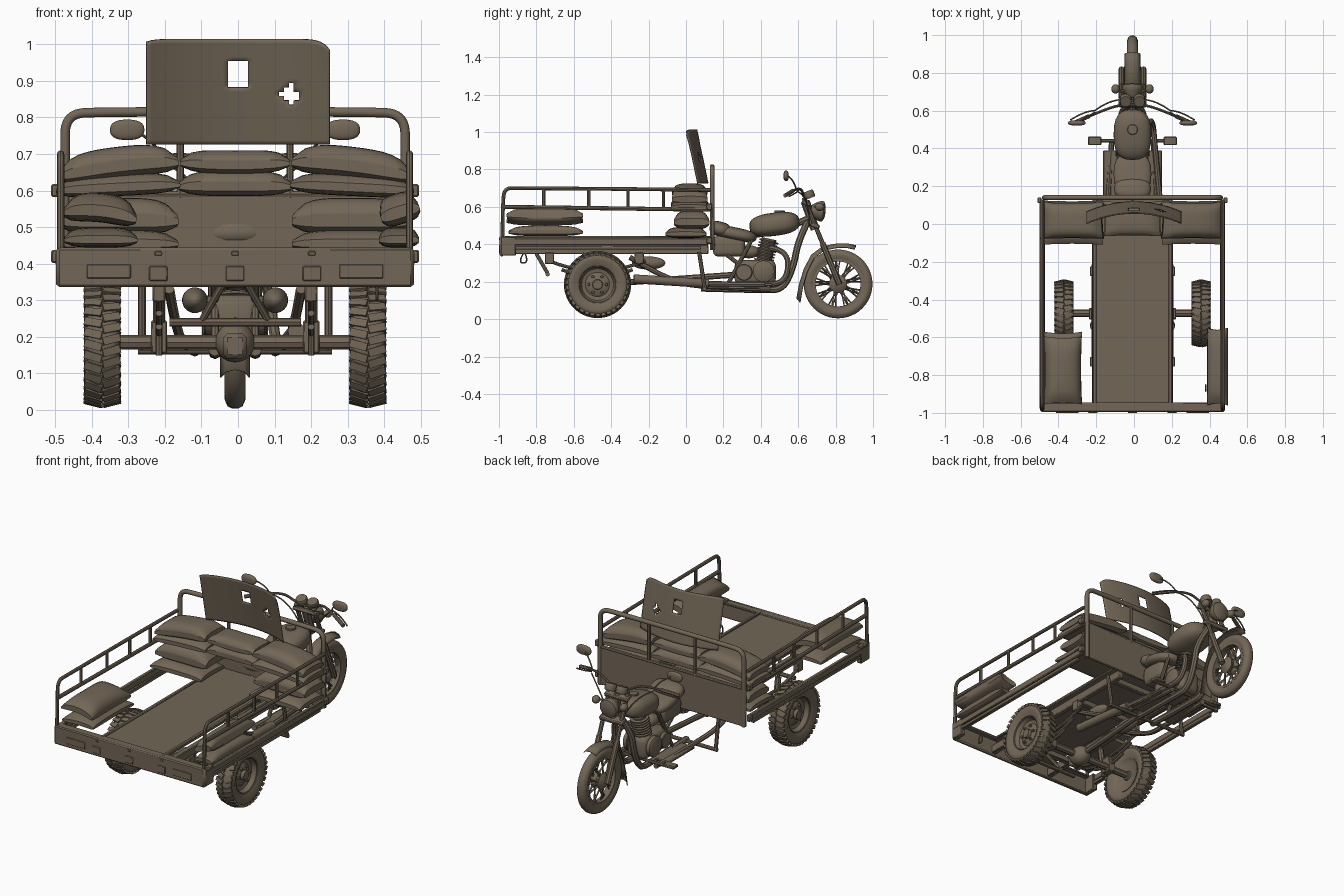
import bpy, bmesh, math
from mathutils import Vector, Matrix, Euler

cube = bpy.data.objects.get("Cube")
if cube:
    bpy.data.objects.remove(cube)

paint = bpy.data.materials.new("dusty brown")
paint.use_nodes = True
COLOUR = (0.17, 0.135, 0.095, 1)
paint.diffuse_color = COLOUR
paint.node_tree.nodes["Principled BSDF"].inputs["Base Color"].default_value = COLOUR
MID = -0.008          # centre line of the vehicle
SIDES = (-1, 1)


def finish(name, mesh):
    mesh.materials.clear()
    mesh.materials.append(paint)
    mesh.shade_smooth()
    mesh.set_sharp_from_angle(angle=math.radians(40))
    obj = bpy.data.objects.new(name, mesh)
    bpy.context.scene.collection.objects.link(obj)
    return obj


def from_bmesh(name, bm):
    bmesh.ops.recalc_face_normals(bm, faces=bm.faces)
    mesh = bpy.data.meshes.new(name)
    bm.to_mesh(mesh)
    bm.free()
    return finish(name, mesh)


def box(name, centre, size, bevel=0.004, turn=(0, 0, 0), segments=1):
    bm = bmesh.new()
    bmesh.ops.create_cube(bm, size=1)
    bmesh.ops.scale(bm, vec=size, verts=bm.verts)
    bmesh.ops.bevel(bm, geom=bm.edges[:], offset=bevel, segments=segments, affect='EDGES', profile=0.5)
    bm.transform(Matrix.Translation(centre) @ Euler(turn).to_matrix().to_4x4())
    return from_bmesh(name, bm)


def tubes(name, paths, radius, smooth=False, sides=2):
    curve = bpy.data.curves.new(name, 'CURVE')
    curve.dimensions = '3D'
    curve.bevel_depth, curve.bevel_resolution = radius, sides
    curve.use_fill_caps, curve.resolution_u = True, 6
    for path in paths:
        spline = curve.splines.new('NURBS' if smooth else 'POLY')
        spline.points.add(len(path) - 1)
        for point, co in zip(spline.points, path):
            point.co = (*co, 1)
        if smooth:
            spline.order_u, spline.use_endpoint_u = 3, True
    temp = bpy.data.objects.new(name + " path", curve)
    mesh = bpy.data.meshes.new_from_object(temp)
    bpy.data.objects.remove(temp)
    return finish(name, mesh)


def lathe(name, profile, centre, axis=(1, 0, 0), segments=32, loop=False):
    """Turn (radius, height) points about an axis."""
    bm = bmesh.new()
    verts = [bm.verts.new((r, 0, h)) for r, h in profile]
    pairs = list(zip(verts, verts[1:])) + ([(verts[-1], verts[0])] if loop else [])
    edges = [bm.edges.new(p) for p in pairs]
    bmesh.ops.spin(bm, geom=verts + edges, cent=(0, 0, 0), axis=(0, 0, 1),
                   angle=math.tau, steps=segments, use_duplicate=False)
    bmesh.ops.remove_doubles(bm, verts=bm.verts, dist=0.0002)
    turn = Vector((0, 0, 1)).rotation_difference(Vector(axis)).to_matrix().to_4x4()
    bm.transform(Matrix.Translation(centre) @ turn)
    return from_bmesh(name, bm)


def disc(name, radius, depth, centre, axis=(1, 0, 0), segments=24):
    h = depth / 2
    return lathe(name, [(0, -h), (radius * 0.9, -h), (radius, -h * 0.7), (radius, h * 0.7),
                        (radius * 0.9, h), (0, h)], centre, axis, segments)


def ellipsoid(name, centre, size, turn=(0, 0, 0), power=1.0):
    """Ball stretched to size; a power under one makes it boxier."""
    bm = bmesh.new()
    bmesh.ops.create_uvsphere(bm, u_segments=24, v_segments=16, radius=1)
    for v in bm.verts:
        v.co = [math.copysign(abs(c) ** power, c) * s for c, s in zip(v.co, size)]
    bm.transform(Matrix.Translation(centre) @ Euler(turn).to_matrix().to_4x4())
    return from_bmesh(name, bm)


def sack(name, centre, size, turn=(0, 0, 0), sag=0.0):
    """Stuffed pillow with pinched seams, flatter underneath."""
    bm = bmesh.new()
    bmesh.ops.create_cube(bm, size=2)
    bmesh.ops.subdivide_edges(bm, edges=bm.edges[:], cuts=11, use_grid_fill=True)
    for v in bm.verts:
        x, y, z = v.co
        puff = math.sqrt((1 - 0.85 * abs(x) ** 4) * (1 - 0.85 * abs(y) ** 4))
        edge = 0.35 * (1 - puff)
        v.co = (x * (1 - 0.05 * (1 - y * y)), y * (1 - 0.05 * (1 - x * x)), z * puff - edge - sag * x * x)
    bmesh.ops.scale(bm, vec=[s / 2 for s in size], verts=bm.verts)
    bm.transform(Matrix.Translation(centre) @ Euler(turn).to_matrix().to_4x4())
    return from_bmesh(name, bm)


def tyre(name, centre, outer, inner, width):
    w, mid = width / 2, (outer + inner) / 2
    lathe(name, [(inner, -w * 0.6), (mid, -w), (outer - 0.02, -w * 0.93), (outer - 0.006, -w * 0.7), (outer, -w * 0.3),
                 (outer, w * 0.3), (outer - 0.006, w * 0.7), (outer - 0.02, w * 0.93), (mid, w), (inner, w * 0.6)],
          centre, segments=48, loop=True)


def treads(name, centre, radius, width, count):
    bm = bmesh.new()
    for i in range(count):
        for s in SIDES:
            place = (Matrix.Translation(centre) @ Matrix.Rotation(math.tau * (i + s / 4) / count, 4, 'X')
                     @ Matrix.Translation((s * width * 0.25, 0, radius)) @ Matrix.Rotation(s * 0.25, 4, 'Z')
                     @ Matrix.Rotation(s * 0.22, 4, 'Y'))
            bmesh.ops.create_cube(bm, size=1, matrix=place @ Matrix.Diagonal((width * 0.5, 0.022, 0.014, 1)))
    from_bmesh(name, bm)


# Rear wheels, axle and springs
AXLE = Vector((MID, -0.473, 0.185))
for s, label in zip(SIDES, ("right", "left")):
    hub = AXLE + Vector((s * 0.363, 0, 0))
    tyre(label + "_rear_tyre", hub, 0.172, 0.095, 0.1)
    treads(label + "_rear_treads", hub, 0.167, 0.098, 34)
    lathe(label + "_rear_rim", [(0, 0.012), (0.05, 0.012), (0.065, 0), (0.085, 0.005), (0.1, 0.035),
                                (0.1, -0.035), (0.08, -0.02), (0, -0.02)], hub, (s, 0, 0))
    disc(label + "_rear_hub", 0.028, 0.06, hub)
    for i in range(6):
        a = math.tau * i / 6
        disc("wheel_nut", 0.008, 0.02, hub + Vector((s * 0.013, 0.048 * math.cos(a), 0.048 * math.sin(a))), segments=6)
    x = MID + s * 0.208
    for i in range(3):
        reach, z = 0.26 - 0.07 * i, 0.235 - 0.012 * i
        tubes("leaf_spring", [[(x, -0.475 - reach, z + 0.09 * (reach / 0.28) ** 2), (x, -0.475, z - 0.03),
                               (x, -0.475 + reach, z + 0.09 * (reach / 0.28) ** 2)]], 0.009, True)
    for y in (-0.73, -0.25):
        box("spring_shackle", (x, y, 0.325), (0.035, 0.05, 0.06))
    box("spring_clamp", (x, -0.475, 0.2), (0.045, 0.06, 0.09))
    tubes("shock_rod", [[(x, -0.52, 0.15), (x, -0.55, 0.36)]], 0.009)
    tubes("shock_body", [[(x, -0.53, 0.24), (x, -0.545, 0.33)]], 0.017)
    # Chassis rail, hanging front frame and lower frame tube
    box("chassis_rail", (MID + s * 0.2, -0.43, 0.372), (0.03, 1.1, 0.05))
    tubes("hanging_frame", [[(MID + s * 0.255, 0.07, 0.36), (MID + s * 0.255, 0.1, 0.165)]], 0.011)
    tubes("lower_tube", [[(MID + s * 0.11, 0.45, 0.16), (MID + s * 0.13, 0.08, 0.17),
                          (MID + s * 0.16, -0.1, 0.21), (MID + s * 0.18, -0.3, 0.33)]], 0.014, True)
    ellipsoid("air_tank", (MID + s * 0.11, -0.2, 0.3), (0.035, 0.09, 0.035))
tubes("hanging_bar", [[(MID - 0.265, 0.1, 0.163), (MID + 0.265, 0.1, 0.163)]], 0.011)
tubes("rear_axle", [[AXLE - Vector((0.33, 0, 0)), AXLE + Vector((0.33, 0, 0))]], 0.02)
ellipsoid("differential", AXLE, (0.055, 0.065, 0.055))
box("differential_cover", AXLE + Vector((0, -0.055, -0.01)), (0.065, 0.04, 0.07), 0.012)
tubes("drive_shaft", [[AXLE, (MID, 0.3, 0.24)]], 0.016)
for y in (-0.8, -0.25, 0.05):
    box("chassis_crossbar", (MID, y, 0.365), (0.41, 0.03, 0.035))
tubes("tow_frame", [[(MID + s * 0.03, -0.8, 0.35), (MID + s * 0.09, -0.74, 0.245)] for s in SIDES], 0.01)
tubes("tow_bar", [[(MID - 0.18, -0.74, 0.24), (MID + 0.18, -0.74, 0.24)]], 0.012)
tubes("spare_hook", [[(0.38, -0.87, 0.35), (0.38, -0.9, 0.3), (0.38, -0.84, 0.3), (0.38, -0.86, 0.35)]], 0.004, True)

# Cargo bed
box("bed_floor", (MID, -0.42, 0.43), (0.425, 1.1, 0.012))
for s in SIDES:
    box("floor_edge", (MID + s * 0.2, -0.42, 0.438), (0.02, 1.1, 0.012))
    box("bed_side_beam", (MID + s * 0.48, -0.43, 0.413), (0.022, 1.1, 0.036))
    box("bed_lower_beam", (MID + s * 0.476, -0.42, 0.382), (0.024, 1.0, 0.022))
    box("corner_bracket", (MID + s * 0.475, -0.95, 0.39), (0.03, 0.08, 0.1))
    box("tail_lamp", (MID + s * 0.345, -0.997, 0.379), (0.12, 0.006, 0.038), 0.002)
    for z in (0.42, 0.6):
        box("wall_latch", (MID + s * 0.492, 0.125, z), (0.022, 0.03, 0.035))
box("tailgate", (MID, -0.985, 0.39), (0.972, 0.022, 0.108), 0.006)
box("tailgate_lip", (MID, -0.965, 0.436), (0.972, 0.04, 0.014))
for x in (-0.21, 0, 0.21):
    box("reflector", (MID + x, -0.997, 0.373), (0.05, 0.006, 0.04), 0.002)
    box("latch", (MID + x, -0.997, 0.428), (0.02, 0.006, 0.012), 0.002)
box("front_wall", (MID, 0.14, 0.48), (0.96, 0.014, 0.22))

# Guard rails
for s in SIDES:
    x = MID + s * 0.477
    tubes("side_top_rail", [[(x, -0.982, 0.4), (x, -0.98, 0.62), (x, -0.97, 0.7), (x, -0.9, 0.7),
                             (x, -0.2, 0.695), (x, 0.13, 0.69)]], 0.01, True)
    tubes("side_low_rail", [[(x, -0.975, 0.6), (x, 0.13, 0.585)]], 0.011)
    tubes("side_uprights", [[(x, y, 0.59), (x, y, 0.697)] for y in (-0.76, -0.52, -0.31, -0.12)], 0.009)
hoop = [(-0.465, 0.37), (-0.465, 0.7), (-0.465, 0.81), (-0.36, 0.815), (0, 0.815),
        (0.36, 0.815), (0.465, 0.81), (0.465, 0.7), (0.465, 0.37)]
tubes("front_hoop", [[(MID + x, 0.14, z) for x, z in hoop]], 0.013, True, 3)
tubes("front_uprights", [[(MID + s * 0.15, 0.14, 0.58), (MID + s * 0.15, 0.14, 0.815)] for s in SIDES], 0.01)
tubes("front_mid_rail", [[(MID - 0.46, 0.14, 0.59), (MID + 0.46, 0.14, 0.59)]], 0.01)

# Curved board with a window and a torn hole
bm = bmesh.new()
COLS, ROWS = 36, 24
grid = []
for j in range(ROWS + 1):
    grid.append([])
    for i in range(COLS + 1):
        u, v = 2 * i / COLS - 1, j / ROWS
        droop = (0.03 if u > 0 else 0.008) * abs(u) ** 12 * v ** 4
        grid[j].append(bm.verts.new((0.252 * u, 0.12 - 0.06 * v - 0.055 * u * u, 0.727 + 0.288 * v - droop)))
for j in range(ROWS):
    for i in range(COLS):
        quad = (grid[j][i], grid[j][i + 1], grid[j + 1][i + 1], grid[j + 1][i])
        mid = sum((v.co for v in quad), Vector()) / 4
        window = -0.025 < mid.x < 0.035 and 0.88 < mid.z < 0.96
        torn = abs(mid.x - 0.145) + abs(mid.z - 0.862) < 0.03
        if not (window or torn):
            bm.faces.new(quad)
board = from_bmesh("back_board", bm)
board.modifiers.new("thickness", 'SOLIDIFY').thickness = 0.006

# Sacks of cargo
for s in SIDES:
    x = MID + s * 0.32
    sack("upper_sack", (x, 0.02, 0.677), (0.33, 0.19, 0.085), (0, s * 0.12, 0), 0.2)
    sack("third_sack", (x, 0.02, 0.615), (0.34, 0.2, 0.06), (0, s * 0.05, 0))
    sack("second_sack", (x, 0.03, 0.53), (0.33, 0.19, 0.1))
    sack("bottom_sack", (x, 0.0, 0.462), (0.33, 0.22, 0.06))
sack("middle_upper_sack", (MID, 0.02, 0.677), (0.3, 0.17, 0.065), sag=-0.2)
sack("middle_lower_sack", (MID, 0.03, 0.62), (0.31, 0.18, 0.07))
sack("rear_sack_low", (-0.375, -0.76, 0.472), (0.2, 0.38, 0.055))
sack("rear_sack_high", (-0.375, -0.775, 0.553), (0.2, 0.36, 0.08), (0, 0.1, 0), 0.3)
sack("side_sack_low", (0.44, -0.75, 0.472), (0.11, 0.4, 0.055))
sack("side_sack_high", (0.44, -0.755, 0.55), (0.11, 0.41, 0.085), (0, -0.3, 0))

# Front wheel
FRONT = Vector((MID, 0.813, 0.188))
tyre("front_tyre", FRONT, 0.184, 0.13, 0.058)
lathe("front_rim", [(0.12, -0.02), (0.134, -0.02), (0.134, 0.02), (0.12, 0.02)], FRONT, segments=48, loop=True)
lathe("front_hub", [(0, -0.045), (0.02, -0.045), (0.048, -0.025), (0.035, 0), (0.048, 0.025), (0.02, 0.045), (0, 0.045)], FRONT)
spokes = []
for i in range(36):
    a, side = math.tau * i / 36, 0.022 * (-1) ** i
    b = a + 0.25 * (-1) ** (i // 2)
    spokes.append([FRONT + Vector((side, 0.035 * math.cos(a), 0.035 * math.sin(a))),
                   FRONT + Vector((0, 0.124 * math.cos(b), 0.124 * math.sin(b)))])
tubes("front_spokes", spokes, 0.0045, sides=0)

# Front fender swept around the wheel
bm = bmesh.new()
strip = [(0.91, 0.395), (0.86, 0.405), (0.81, 0.405), (0.73, 0.39), (0.67, 0.345), (0.63, 0.27), (0.605, 0.19), (0.59, 0.11)]
rows = [[bm.verts.new((MID + 0.042 * math.sin(t), y + (y - FRONT.y) * 0.1 * (math.cos(t) - 1),
                       z - 0.025 * (1 - math.cos(t)))) for t in (-1.4, -0.7, 0, 0.7, 1.4)] for y, z in strip]
for low, high in zip(rows, rows[1:]):
    for k in range(4):
        bm.faces.new((low[k], low[k + 1], high[k + 1], high[k]))
from_bmesh("front_fender", bm).modifiers.new("thickness", 'SOLIDIFY').thickness = 0.005

# Fork, handlebar, mirrors and lamps
for s in SIDES:
    x = MID + s * 0.058
    tubes("fork_leg", [[(x, 0.63, 0.65), (x, 0.82, 0.185)]], 0.012)
    tubes("fork_slider", [[(x, 0.73, 0.405), (x, 0.82, 0.185)]], 0.016)
    tubes("handlebar", [[(MID, 0.63, 0.655), (MID + s * 0.06, 0.63, 0.66), (MID + s * 0.12, 0.615, 0.7),
                         (MID + s * 0.22, 0.575, 0.69), (MID + s * 0.32, 0.53, 0.66)]], 0.007, True)
    tubes("grip", [[(MID + s * 0.23, 0.571, 0.686), (MID + s * 0.32, 0.53, 0.66)]], 0.011)
    tubes("brake_lever", [[(MID + s * 0.2, 0.6, 0.69), (MID + s * 0.25, 0.6, 0.68), (MID + s * 0.33, 0.55, 0.655)]], 0.004, True)
    tubes("mirror_stem", [[(MID + s * 0.2, 0.59, 0.69), (MID + s * 0.22, 0.58, 0.74), (MID + s * 0.28, 0.545, 0.765)]], 0.004, True)
    ellipsoid("mirror", (MID + s * 0.295, 0.535, 0.766), (0.047, 0.014, 0.028), power=0.8)
    tubes("signal_stalk", [[(MID, 0.68, 0.6), (MID + s * 0.085, 0.71, 0.6)]], 0.006)
    ellipsoid("turn_signal", (MID + s * 0.09, 0.715, 0.6), (0.022, 0.025, 0.022))
    disc("gauge", 0.032, 0.04, (MID + s * 0.036, 0.655, 0.665), (0, -0.4, 1))
    tubes("cable", [[(MID + s * 0.2, 0.6, 0.68), (MID + s * 0.12, 0.66, 0.65), (MID + s * 0.04, 0.66, 0.5)]], 0.004, True)
for y, z in ((0.643, 0.62), (0.69, 0.5)):
    box("fork_clamp", (MID, y, z), (0.15, 0.05, 0.025), 0.006, (-0.38, 0, 0))
lathe("headlight", [(0, -0.05), (0.03, -0.04), (0.05, -0.005), (0.056, 0.015), (0.052, 0.025), (0.03, 0.034), (0, 0.037)],
      (MID, 0.71, 0.578), (0, 1, -0.1))

# Fuel tank, seat and frame
ellipsoid("fuel_tank", (MID, 0.473, 0.507), (0.1, 0.135, 0.062), (0.13, 0, 0), 0.75)
disc("tank_cap", 0.028, 0.02, (MID, 0.5, 0.57), (0, 0, 1))
ellipsoid("seat", (MID, 0.265, 0.455), (0.1, 0.115, 0.035), (-0.2, 0, 0), 0.75)
ellipsoid("seat_back", (MID, 0.185, 0.48), (0.098, 0.06, 0.04), (-0.3, 0, 0), 0.8)
box("side_panel", (MID, 0.23, 0.39), (0.14, 0.17, 0.11), 0.025, segments=3)
tubes("backbone", [[(MID, 0.66, 0.54), (MID, 0.5, 0.47), (MID, 0.13, 0.42)]], 0.018)
tubes("steering_head", [[(MID, 0.637, 0.63), (MID, 0.69, 0.48)]], 0.024)
for s in SIDES:
    x = MID + s * 0.055
    tubes("down_tube", [[(MID, 0.65, 0.52), (x, 0.6, 0.42), (x, 0.575, 0.28), (x, 0.52, 0.16), (x, 0.42, 0.155), (x, 0.08, 0.165)]], 0.018, True)
    tubes("seat_stay", [[(x, 0.36, 0.44), (x, 0.22, 0.18)], [(x, 0.12, 0.42), (x, 0.3, 0.28)]], 0.011)
    box("foot_pedal", (MID + s * 0.2, 0.44, 0.185), (0.07, 0.045, 0.018))
    box("footboard", (MID + s * 0.11, 0.27, 0.167), (0.09, 0.24, 0.014))
tubes("pedal_bar", [[(MID - 0.2, 0.44, 0.175), (MID + 0.2, 0.44, 0.175)]], 0.009)

# Engine with finned cylinder and exhaust
box("crankcase", (MID, 0.37, 0.25), (0.13, 0.22, 0.13), 0.03, segments=3)
for s in SIDES:
    disc("engine_cover", 0.058, 0.03, (MID + s * 0.075, 0.415, 0.255))
    disc("sprocket_cover", 0.045, 0.025, (MID + s * 0.072, 0.31, 0.25))
for i in range(8):
    disc("cylinder_fin", 0.052, 0.009, (MID, 0.415 + 0.004 * i, 0.31 + 0.015 * i), (0, 0.25, 1))
tubes("cylinder_core", [[(MID, 0.41, 0.28), (MID, 0.445, 0.43)]], 0.04)
ellipsoid("carburettor", (MID, 0.335, 0.36), (0.04, 0.06, 0.035))
tubes("exhaust_pipe", [[(0.03, 0.45, 0.38), (0.08, 0.55, 0.37), (0.1, 0.54, 0.2), (0.11, 0.42, 0.18), (0.14, 0.1, 0.19)]], 0.015, True)
tubes("muffler", [[(0.14, 0.12, 0.19), (0.16, -0.28, 0.215)]], 0.024, sides=4)
